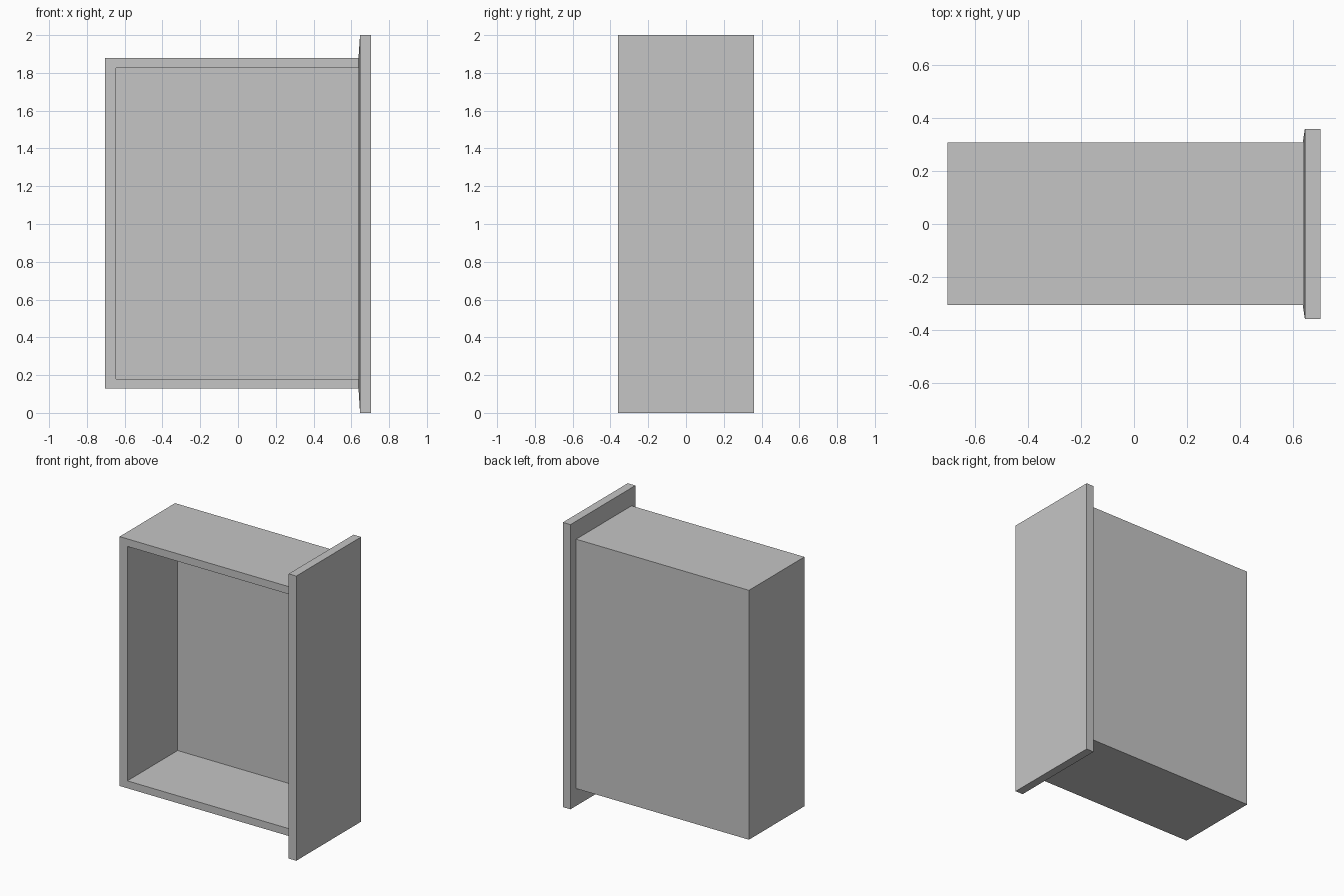
import bpy
import bmesh
from mathutils import Vector

cube = bpy.data.objects.get("Cube")
if cube:
    bpy.data.objects.remove(cube, do_unlink=True)

grey = bpy.data.materials.new("plain grey")
grey.use_nodes = True
colour = (0.56, 0.56, 0.56, 1)
grey.diffuse_color = colour
grey.node_tree.nodes["Principled BSDF"].inputs["Base Color"].default_value = colour


def box(lo, hi):
    """A bmesh box between two corners."""
    bm = bmesh.new()
    bmesh.ops.create_cube(bm, size=1)
    for v in bm.verts:
        v.co = [lo[i] if v.co[i] < 0 else hi[i] for i in range(3)]
    bm.normal_update()
    return bm


def inset_to(bm, direction, lo, hi):
    """Inset the face pointing in a direction, fitting it between lo and hi."""
    face = max(bm.faces, key=lambda f: f.normal.dot(Vector(direction)))
    middle = face.calc_center_median()
    bmesh.ops.inset_individual(bm, faces=[face], thickness=0.03)
    for v in face.verts:
        v.co = [lo[i] if v.co[i] < middle[i] else hi[i] for i in range(3)]
    return face


def finish(bm, name):
    bmesh.ops.recalc_face_normals(bm, faces=bm.faces)
    mesh = bpy.data.meshes.new(name)
    bm.to_mesh(mesh)
    bm.free()
    mesh.materials.append(grey)
    obj = bpy.data.objects.new(name, mesh)
    bpy.context.collection.objects.link(obj)


# Drawer box lying on its side, hollow and open to the front
body = box((-0.705, -0.307, 0.128), (0.66, 0.308, 1.88))
opening = inset_to(body, (0, -1, 0), (-0.645, -0.307, 0.18), (0.642, -0.307, 1.827))
pocket = bmesh.ops.extrude_face_region(body, geom=[opening])
moved = [g for g in pocket["geom"] if isinstance(g, bmesh.types.BMVert)]
bmesh.ops.translate(body, verts=moved, vec=(0, 0.558, 0))
if opening.is_valid:
    body.faces.remove(opening)
finish(body, "drawer_box")

# Larger drawer front, its inner side sloping slightly towards the box
panel = box((0.646, -0.36, 0), (0.705, 0.36, 2))
inset_to(panel, (-1, 0, 0), (0.638, -0.307, 0.128), (0.638, 0.308, 1.88))
finish(panel, "drawer_front")
